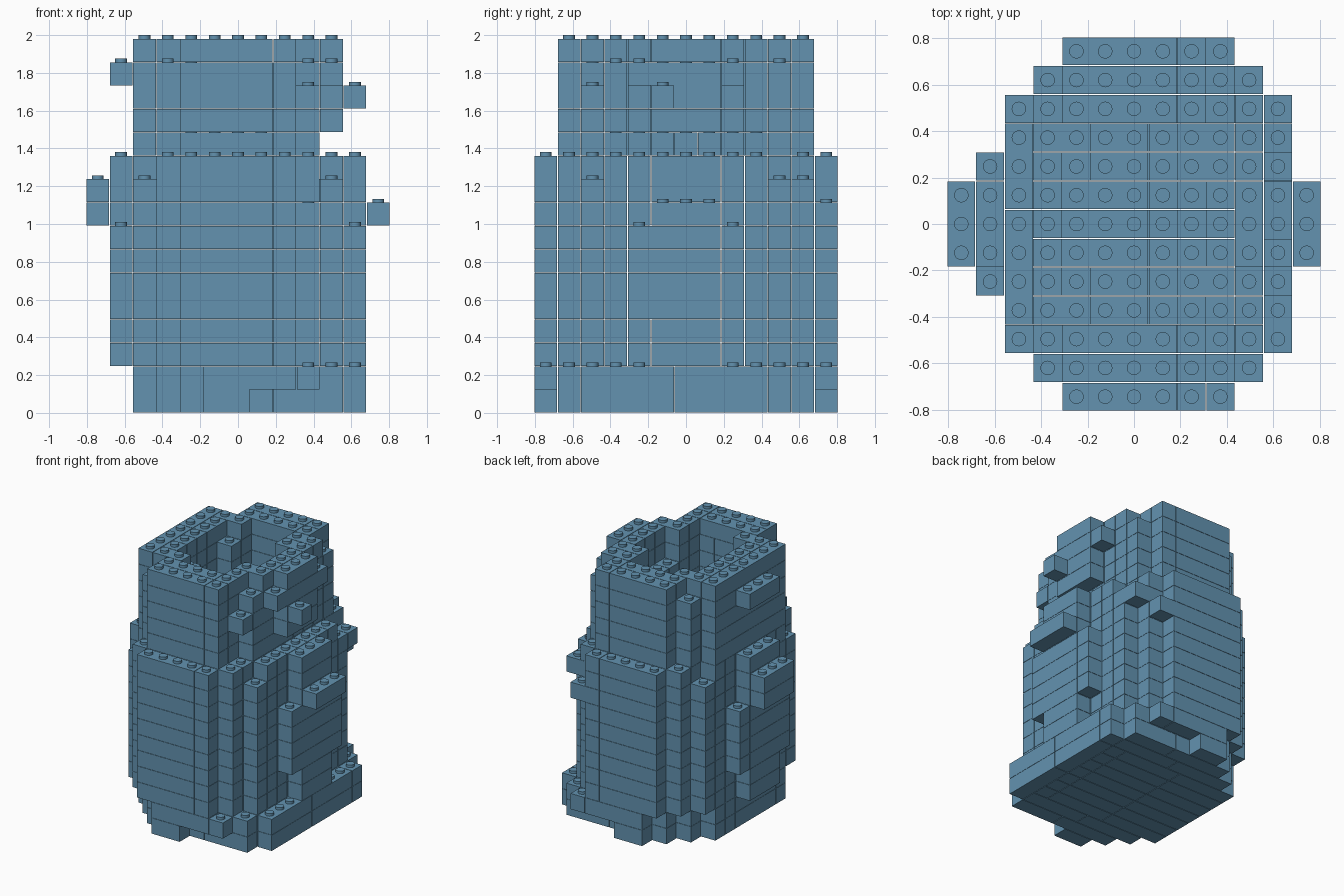
import bpy, bmesh
from mathutils import Matrix

cube = bpy.data.objects.get("Cube")
if cube:
    bpy.data.objects.remove(cube, do_unlink=True)

P = 0.1238          # brick pitch, also the layer height
GAP = 0.004         # seam between bricks
STUD_R, STUD_H = 0.031, 0.019
LAYERS = 16

blue = bpy.data.materials.new("steel_blue")
blue.use_nodes = True
colour = (0.125, 0.29, 0.435, 1)
blue.diffuse_color = colour
blue.node_tree.nodes["Principled BSDF"].inputs["Base Color"].default_value = colour


def span(y, rows):
    """Cells of the rows +y and -y; the last range repeats towards the middle."""
    lo, hi = rows[min(6 - abs(y), len(rows) - 1)]
    return {(x, y) for x in range(lo, hi + 1)}


def block(xs, ys):
    return {(x, y) for x in xs for y in ys}


MID = (-1, 0, 1)
BASE = [[(-1, 0), (-2, 4), (-3, 5), (-4, 5)], [(-1, 3), (-2, 4), (-3, 5), (-4, 5)]]
BODY = [(-2, 2), (-3, 3), (-4, 4)]
UPPER = [(0, -1), (-2, 2), (-3, 2), (-4, 3)]


def layer_cells(k):
    """Occupied grid cells of layer k."""
    rows = BASE[k] if k < 2 else BODY if k < 11 else UPPER
    cells = set()
    for y in range(-6, 7):
        cells |= span(y, rows)
    if 2 <= k <= 10:                       # side bulges of the body
        cells |= block((-5, 5), MID)
        if 4 <= k <= 7:
            cells |= block((-5, 5), (-2, 2))
        if k in (8, 9):
            cells |= block((-6,), MID)
        if k == 8:
            cells |= block((6,), MID) | {(3, 6)}
        if k == 9:
            cells |= {(4, 5)}
        if k == 10:
            cells -= block((-4, 4), (-4, 4))
    if k >= 11:                            # upper ring and its small bumps
        if k >= 12:
            cells |= block((4,), MID)
        if k < 15:
            cells |= {(3, 4)}
        if k == 13:
            cells |= {(3, -4), (5, -1)}
        if k == 14:
            cells |= block((4,), (-2, 2)) | block((-5,), MID)
        if k == 15:
            cells -= block((-3,), (-4, 4)) | {(3, -3)}
    if k >= 12:                            # open cavity with inner steps
        hole = block(range(-2, 2), range(-2, 3)) | block((-1, 0, 1), (-3, 3))
        if k < 15:
            hole -= block((-2,), (-2, 2))
        if k >= 14:
            hole |= block((2,), MID)
        cells -= hole
    return cells


def runs(values, longest):
    """Split sorted integers into unbroken runs of limited length."""
    out = []
    for v in sorted(values):
        if out and v == out[-1][-1] + 1 and len(out[-1]) < longest:
            out[-1].append(v)
        else:
            out.append([v])
    return out


def bricks(cells, k):
    """Rectangles (x0, x1, y0, y1) covering the cells of one layer."""
    edge = 5 if k < 11 else 4
    for x in range(-6, 7):
        if abs(x) >= edge:
            for r in runs([c[1] for c in cells if c[0] == x], 4):
                yield x, x, r[0], r[-1]
    for y in range(-6, 7):
        row = [c[0] for c in cells if c[1] == y and abs(c[0]) < edge]
        for r in runs(row, 4):
            yield r[0], r[-1], y, y


def add_brick(bm, x0, x1, y0, y1, k):
    centre = ((x0 + x1) / 2 * P, (y0 + y1) / 2 * P, (k + 0.5) * P)
    size = ((x1 - x0 + 1) * P - GAP, (y1 - y0 + 1) * P - GAP, P - GAP / 2)
    m = Matrix.Translation(centre) @ Matrix.Diagonal((*size, 1))
    bmesh.ops.create_cube(bm, size=1, matrix=m)


def add_stud(bm, x, y, k):
    z = (k + 1) * P + STUD_H / 2 - GAP / 4
    bmesh.ops.create_cone(bm, cap_ends=True, segments=20, radius1=STUD_R,
                          radius2=STUD_R, depth=STUD_H + GAP / 2,
                          matrix=Matrix.Translation((x * P, y * P, z)))


# Build one object per layer, with studs wherever the top is open
plan = [layer_cells(k) for k in range(LAYERS)] + [set()]
for k in range(LAYERS):
    bm = bmesh.new()
    for rect in bricks(plan[k], k):
        add_brick(bm, *rect, k)
    for x, y in sorted(plan[k] - plan[k + 1]):
        add_stud(bm, x, y, k)
    part = "base" if k < 2 else "body" if k < 11 else "upper"
    name = f"{part}_brick_layer_{k + 1}"
    mesh = bpy.data.meshes.new(name)
    bm.to_mesh(mesh)
    bm.free()
    mesh.materials.append(blue)
    obj = bpy.data.objects.new(name, mesh)
    bpy.context.collection.objects.link(obj)
    bpy.ops.object.select_all(action='DESELECT')
    obj.select_set(True)
    bpy.context.view_layer.objects.active = obj
    bpy.ops.object.shade_smooth_by_angle()
